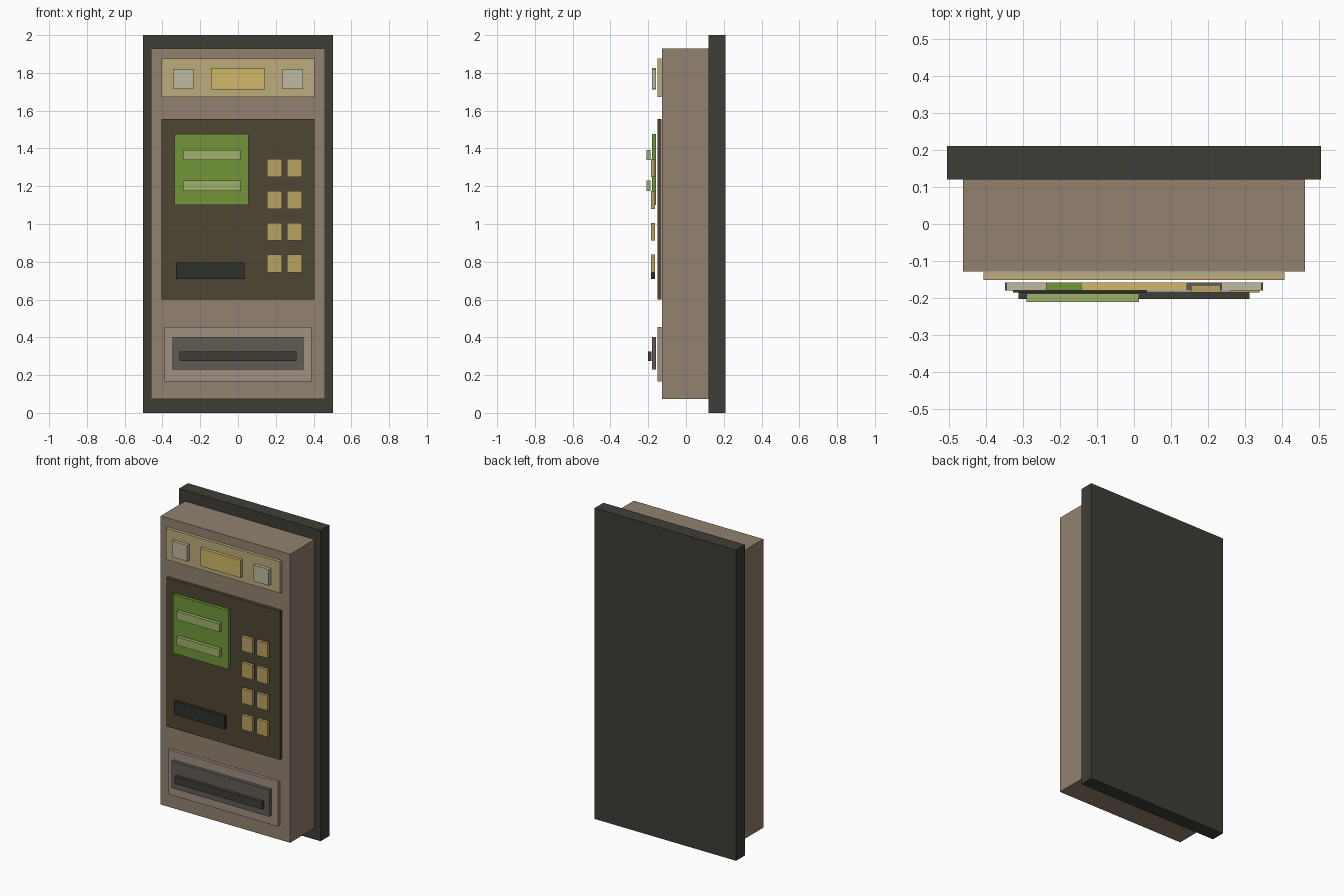
import bpy

if "Cube" in bpy.data.objects:
    bpy.data.objects.remove(bpy.data.objects["Cube"])


def material(name, r, g, b):
    """Coloured material from 0-255 screen values."""
    def lin(c):
        c /= 255
        return c / 12.92 if c <= 0.04045 else ((c + 0.055) / 1.055) ** 2.4
    m = bpy.data.materials.new(name)
    m.diffuse_color = (lin(r), lin(g), lin(b), 1)
    m.use_nodes = True
    m.node_tree.nodes["Principled BSDF"].inputs["Base Color"].default_value = m.diffuse_color
    return m


CHARCOAL = material("charcoal", 62, 61, 55)
TAUPE = material("taupe", 146, 130, 112)
SAND = material("sand", 190, 172, 124)
AMBER = material("amber", 208, 183, 104)
PALE = material("pale_grey", 190, 186, 160)
OLIVE = material("dark_olive", 78, 70, 50)
GREEN = material("screen_green", 114, 150, 58)
LIME = material("light_green", 158, 178, 105)
TAN = material("tan", 186, 163, 98)
BLACK = material("slot_black", 44, 48, 43)
STONE = material("stone", 160, 144, 130)
GREY = material("warm_grey", 98, 91, 84)


def box(name, x, y, z, mat):
    """Box spanning the given (min, max) ranges."""
    bpy.ops.mesh.primitive_cube_add(
        size=1, location=[(a + b) / 2 for a, b in (x, y, z)])
    ob = bpy.context.object
    ob.name = name
    ob.scale = [b - a for a, b in (x, y, z)]
    bpy.ops.object.transform_apply(location=False, rotation=False, scale=True)
    ob.data.materials.append(mat)
    return ob


# Depth layers in front of the body
PANEL = (-0.151, -0.131)
RAISED = (-0.179, -0.158)
KEY = (-0.185, -0.165)
BAR = (-0.202, -0.182)
LINE = (-0.21, -0.187)

# Cabinet
box("back_plate", (-0.504, 0.504), (0.12, 0.21), (0, 2), CHARCOAL)
box("cabinet_body", (-0.461, 0.461), (-0.128, 0.12), (0.073, 1.93), TAUPE)

# Header with centre sign and two lamps
box("header_panel", (-0.406, 0.406), PANEL, (1.673, 1.875), SAND)
box("header_sign", (-0.143, 0.143), RAISED, (1.712, 1.825), AMBER)
for side, x in (("left", (-0.344, -0.236)), ("right", (0.236, 0.344))):
    box(f"header_lamp_{side}", x, RAISED, (1.716, 1.82), PALE)

# Control panel with screen and display lines
box("control_panel", (-0.404, 0.404), PANEL, (0.6, 1.557), OLIVE)
box("screen", (-0.337, 0.056), RAISED, (1.1, 1.477), GREEN)
for i, z in enumerate((1.34, 1.176)):
    box(f"screen_line_{i + 1}", (-0.29, 0.014), LINE, (z, z + 0.053), LIME)

# Keypad, two columns by four rows
for row in range(4):
    for col in range(2):
        x, z = 0.154 + 0.106 * col, 1.249 - 0.1687 * row
        box(f"key_{row + 1}_{col + 1}", (x, x + 0.079), KEY, (z, z + 0.095), TAN)

# Card slot
box("card_slot", (-0.327, 0.035), KEY, (0.71, 0.795), BLACK)

# Dispensing tray
box("tray_frame", (-0.389, 0.389), PANEL, (0.167, 0.454), STONE)
box("tray_recess", (-0.348, 0.348), RAISED, (0.23, 0.403), GREY)
box("tray_bar", (-0.311, 0.311), BAR, (0.276, 0.324), CHARCOAL)
